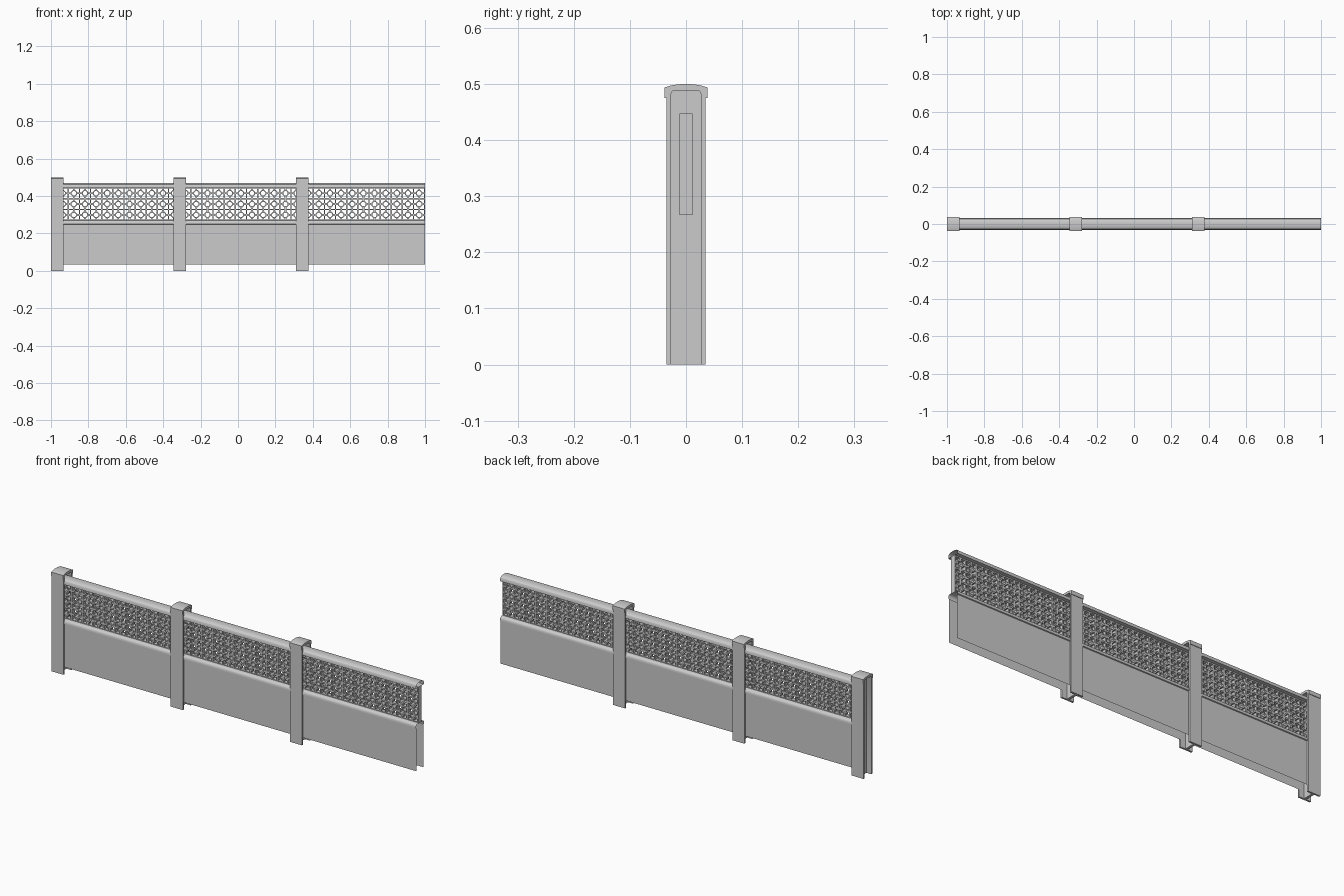
import bpy, bmesh, math
from mathutils import Matrix, Vector

if "Cube" in bpy.data.objects:
    bpy.data.objects.remove(bpy.data.objects["Cube"])

PITCH = 0.655 / 11      # width of one lattice tile
ROW = 0.058             # height of one lattice row
POSTS = [-0.967, -0.312, 0.343]
ENDS = POSTS + [1.0]


def finish(name, bm):
    bmesh.ops.recalc_face_normals(bm, faces=bm.faces)
    me = bpy.data.meshes.new(name)
    bm.to_mesh(me)
    bm.free()
    ob = bpy.data.objects.new(name, me)
    bpy.context.collection.objects.link(ob)
    bpy.ops.object.select_all(action='DESELECT')
    ob.select_set(True)
    bpy.context.view_layer.objects.active = ob
    bpy.ops.object.shade_smooth_by_angle(angle=math.radians(30))
    return ob


def box(bm, x0, x1, y0, y1, z0, z1):
    m = Matrix.Translation(((x0 + x1) / 2, (y0 + y1) / 2, (z0 + z1) / 2)) \
        @ Matrix.Diagonal((x1 - x0, y1 - y0, z1 - z0, 1))
    bmesh.ops.create_cube(bm, size=1, matrix=m)


def sweep(bm, pts, x0, x1, closed=True, caps=True):
    """Extrude a (y, z) profile along x."""
    a = [bm.verts.new((x0, y, z)) for y, z in pts]
    b = [bm.verts.new((x1, y, z)) for y, z in pts]
    n = len(pts)
    for i in range(n if closed else n - 1):
        j = (i + 1) % n
        bm.faces.new((a[i], a[j], b[j], b[i]))
    if caps:
        bm.faces.new(a)
        bm.faces.new(b)


def mirrored(half):
    """Complete a profile given from the left side up to the middle."""
    return half + [(-y, z) for y, z in reversed(half) if abs(y) > 1e-6]


# Grooved posts: an arch with a curved cap, closed by a central web
outer = mirrored([(-0.035, 0), (-0.035, 0.475), (-0.038, 0.475), (-0.038, 0.494),
                  (-0.026, 0.4975), (-0.013, 0.4995), (0, 0.5)])
inner = mirrored([(-0.0265, 0), (-0.0265, 0.483), (-0.025, 0.4865), (-0.0215, 0.488)])
for i, px in enumerate(POSTS):
    bm = bmesh.new()
    sweep(bm, outer + inner[::-1], px - 0.033, px + 0.033)
    box(bm, px - 0.006, px + 0.006, -0.0265, 0.0265, 0, 0.488)
    finish(f"post_{i + 1}", bm)

# Lower wall shell with rounded sill, and the rounded top rail
wall = mirrored([(-0.0265, 0.035), (-0.0265, 0.248), (-0.031, 0.250), (-0.031, 0.259),
                 (-0.028, 0.265), (-0.022, 0.269), (-0.012, 0.270)])
rail = mirrored([(-0.012, 0.446), (-0.031, 0.446), (-0.031, 0.456), (-0.028, 0.463),
                 (-0.021, 0.468), (-0.011, 0.470), (0, 0.4705)])


def ring(bm, cx, cz, r_out, r_in, d, n=8):
    """Octagonal ring facing front and back."""
    loops = []
    for r, y in ((r_out, -d), (r_out, d), (r_in, d), (r_in, -d)):
        loops.append([bm.verts.new((cx + r * math.cos((k + 0.5) * math.tau / n), y,
                                    cz + r * math.sin((k + 0.5) * math.tau / n)))
                      for k in range(n)])
    for s in range(4):
        p, q = loops[s], loops[(s + 1) % 4]
        for k in range(n):
            j = (k + 1) % n
            bm.faces.new((p[k], p[j], q[j], q[k]))


for i in range(3):
    x0 = POSTS[i] + 0.006
    x1 = ENDS[i + 1] - (0.006 if i < 2 else 0)
    bm = bmesh.new()
    sweep(bm, wall, x0, x1, closed=False, caps=False)
    finish(f"lower_wall_{i + 1}", bm)
    bm = bmesh.new()
    sweep(bm, rail, x0, x1, caps=False)
    finish(f"top_rail_{i + 1}", bm)

    # Lattice: square grid with an octagonal ring and four spokes in each cell
    bm = bmesh.new()
    d, t = 0.012, 0.0035
    for r in range(4):
        z = 0.270 + r * ROW
        box(bm, x0, x1, -d, d, z - t, z + t)
    for c in range(12):
        x = POSTS[i] + c * PITCH
        box(bm, max(x - t, x0 - 0.002), min(x + t, x1), -d, d, 0.268, 0.447)
    for c in range(11):
        cx = POSTS[i] + (c + 0.5) * PITCH
        for r in range(3):
            cz = 0.270 + (r + 0.5) * ROW
            ring(bm, cx, cz, 0.0185, 0.0125, d)
            for s in (-1, 1):
                xa, xb = sorted((cx + s * 0.016, cx + s * PITCH / 2))
                box(bm, xa, xb, -d, d, cz - 0.0045, cz + 0.0045)
                za, zb = sorted((cz + s * 0.016, cz + s * ROW / 2))
                box(bm, cx - 0.0045, cx + 0.0045, -d, d, za, zb)
    finish(f"lattice_{i + 1}", bm)
